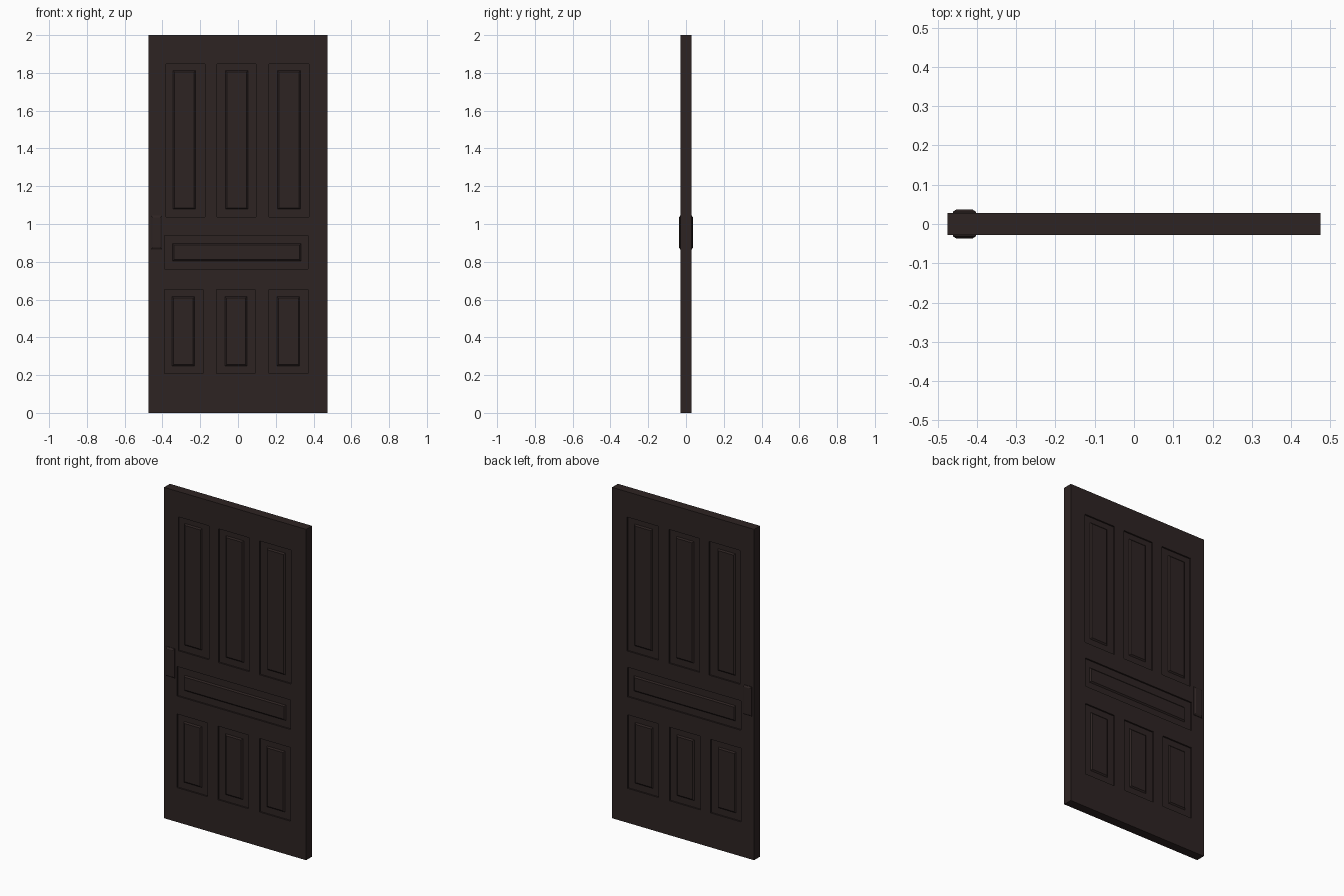
import bpy, bmesh

if "Cube" in bpy.data.objects:
    bpy.data.objects.remove(bpy.data.objects["Cube"])

H = 0.028        # half thickness of the door
DEPTH = 0.009    # recess depth of each panel

wood = bpy.data.materials.new("dark brown wood")
wood.diffuse_color = (0.027, 0.0175, 0.0165, 1)
wood.use_nodes = True
wood.node_tree.nodes["Principled BSDF"].inputs["Base Color"].default_value = wood.diffuse_color


def add_frustum(bm, base, top, y0, y1):
    """Closed block between rectangle base at y0 and rectangle top at y1."""
    rings = []
    for (xa, xb, za, zb), y in ((base, y0), (top, y1)):
        rings.append([bm.verts.new((x, y, z))
                      for x, z in ((xa, za), (xb, za), (xb, zb), (xa, zb))])
    a, b = rings
    bm.faces.new(a)
    bm.faces.new(b[::-1])
    for i in range(4):
        j = (i + 1) % 4
        bm.faces.new((a[i], b[i], b[j], a[j]))


def inset(r, d):
    return (r[0] + d, r[1] - d, r[2] + d, r[3] - d)


def finish(bm, name):
    bmesh.ops.recalc_face_normals(bm, faces=bm.faces[:])
    me = bpy.data.meshes.new(name)
    bm.to_mesh(me)
    bm.free()
    me.materials.append(wood)
    ob = bpy.data.objects.new(name, me)
    bpy.context.collection.objects.link(ob)
    return ob


# (outer recess, raised field) rectangles: x min, x max, z min, z max
panels = []
for xo, xi in (((-0.38, -0.175), (-0.345, -0.225)),
               ((-0.11, 0.095), (-0.067, 0.053)),
               ((0.163, 0.375), (0.208, 0.332))):
    panels.append(((*xo, 1.038, 1.847), (*xi, 1.077, 1.815)))
panels.append(((-0.388, 0.37, 0.762, 0.94), (-0.347, 0.335, 0.802, 0.897)))
for xo, xi in (((-0.388, -0.184), (-0.35, -0.228)),
               ((-0.115, 0.09), (-0.07, 0.048)),
               ((0.163, 0.37), (0.205, 0.328))):
    panels.append(((*xo, 0.208, 0.653), (*xi, 0.247, 0.617)))

# Door slab
bm = bmesh.new()
slab = (-0.475, 0.475, 0, 2)
add_frustum(bm, slab, slab, -H, H)
door = finish(bm, "door_slab")

# Panel recesses cut into both sides
bm = bmesh.new()
for outer, _ in panels:
    for s in (-1, 1):
        add_frustum(bm, outer, outer, s * (H - DEPTH), s * (H + 0.02))
cutter = finish(bm, "recess_cutter")
cutter.hide_render = True
mod = door.modifiers.new("recesses", 'BOOLEAN')
mod.operation = 'DIFFERENCE'
mod.solver = 'EXACT'
mod.object = cutter
bpy.context.view_layer.objects.active = door
bpy.ops.object.modifier_apply(modifier=mod.name)
bpy.data.objects.remove(cutter)

# Raised panel fields with sloped edges on both sides
bm = bmesh.new()
for _, field in panels:
    for s in (-1, 1):
        add_frustum(bm, field, inset(field, 0.009),
                    s * (H - DEPTH - 0.001), s * (H - 0.002))
finish(bm, "raised_panels")

# Lock plates with bevelled rim, front and back
bm = bmesh.new()
plate = (-0.461, -0.402, 0.866, 1.044)
for s in (-1, 1):
    add_frustum(bm, plate, plate, s * (H - 0.003), s * (H + 0.003))
    add_frustum(bm, plate, inset(plate, 0.009), s * (H + 0.003), s * (H + 0.009))
bmesh.ops.remove_doubles(bm, verts=bm.verts[:], dist=1e-5)
inner = [f for f in bm.faces if all(abs(abs(v.co.y) - H - 0.003) < 1e-5 for v in f.verts)]
bmesh.ops.delete(bm, geom=inner, context='FACES_ONLY')
finish(bm, "lock_plates")
